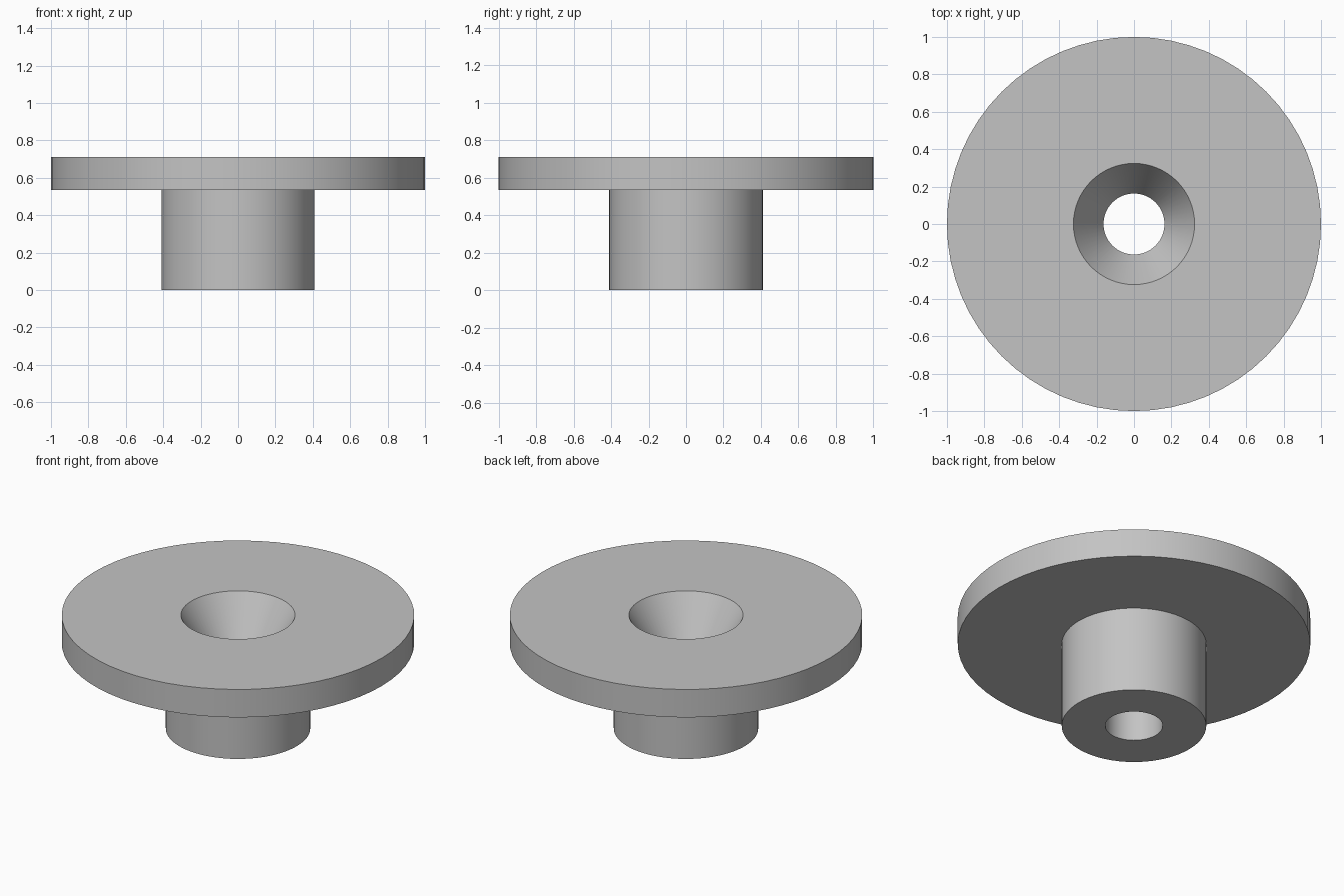
import bpy
import bmesh
import math

cube = bpy.data.objects.get("Cube")
if cube:
    bpy.data.objects.remove(cube, do_unlink=True)

SEGMENTS = 64
HEIGHT = 0.71
FLANGE_BOTTOM = 0.535
FLANGE_RADIUS = 1.0
HUB_RADIUS = 0.41
BORE_RADIUS = 0.163
SINK_RADIUS = 0.324
SINK_DEPTH = 0.26

# Plain grey finish
grey = bpy.data.materials.new("plain grey")
grey.use_nodes = True
colour = (0.55, 0.55, 0.55, 1)
grey.diffuse_color = colour
grey.node_tree.nodes["Principled BSDF"].inputs["Base Color"].default_value = colour


def lathe(name, profile):
    """Revolve a closed (radius, height) profile around z."""
    bm = bmesh.new()
    rings = []
    for i in range(SEGMENTS):
        a = math.tau * i / SEGMENTS
        rings.append([bm.verts.new((r * math.cos(a), r * math.sin(a), z))
                      for r, z in profile])
    n = len(profile)
    for i, ring in enumerate(rings):
        following = rings[(i + 1) % SEGMENTS]
        for j in range(n):
            k = (j + 1) % n
            bm.faces.new((ring[j], following[j], following[k], ring[k]))
    bmesh.ops.recalc_face_normals(bm, faces=bm.faces)
    mesh = bpy.data.meshes.new(name)
    bm.to_mesh(mesh)
    bm.free()
    mesh.materials.append(grey)
    obj = bpy.data.objects.new(name, mesh)
    bpy.context.collection.objects.link(obj)
    bpy.ops.object.select_all(action="DESELECT")
    obj.select_set(True)
    bpy.context.view_layer.objects.active = obj
    bpy.ops.object.shade_smooth_by_angle(angle=math.radians(25))
    return obj


# Flanged bushing: hub, flange, countersink and through bore in one solid
lathe("flanged_bushing", [
    (BORE_RADIUS, 0),
    (HUB_RADIUS, 0),
    (HUB_RADIUS, FLANGE_BOTTOM),
    (FLANGE_RADIUS, FLANGE_BOTTOM),
    (FLANGE_RADIUS, HEIGHT),
    (SINK_RADIUS, HEIGHT),
    (BORE_RADIUS, HEIGHT - SINK_DEPTH),
])
